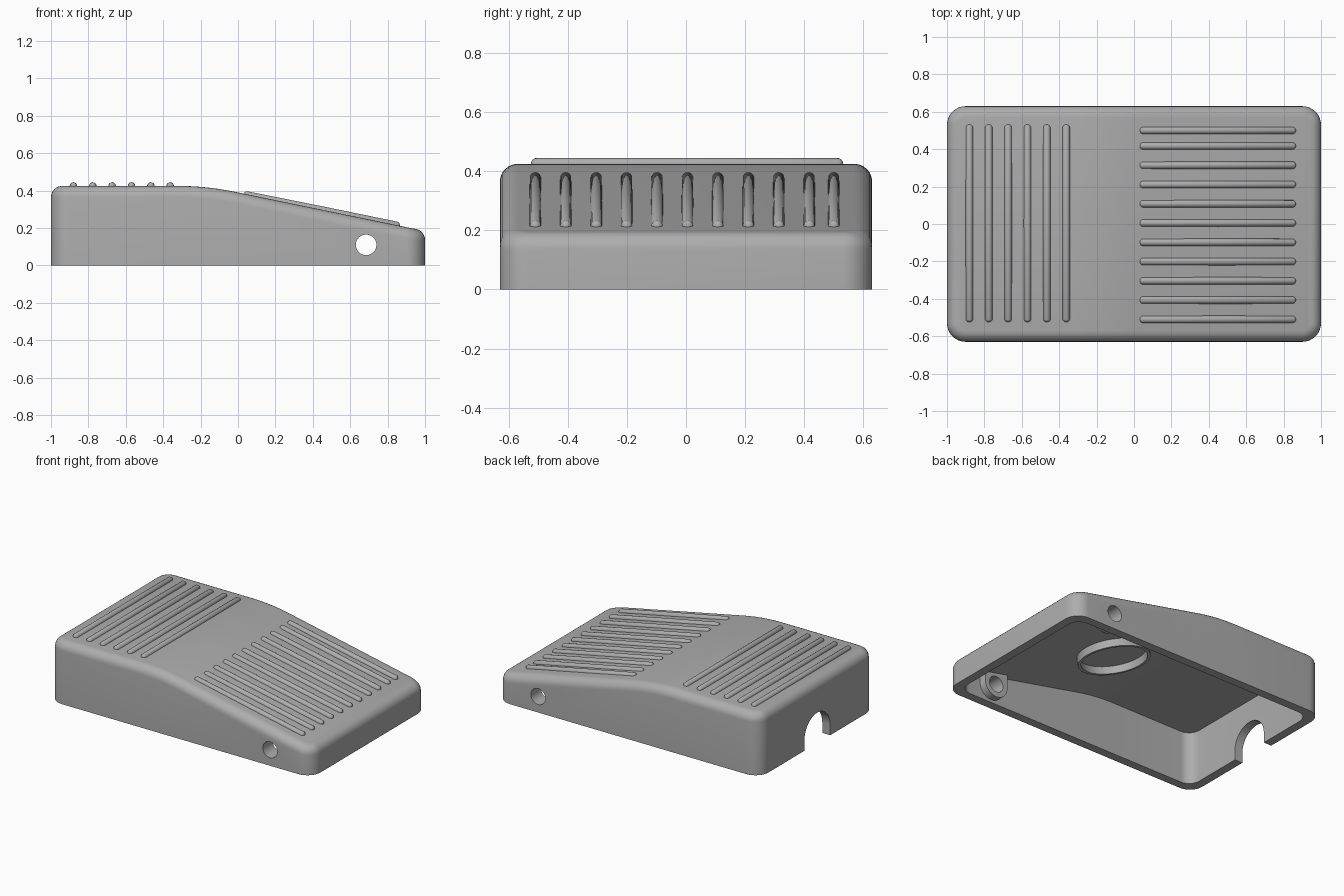
import bpy, bmesh, math
from mathutils import Matrix, Vector

cube = bpy.data.objects.get("Cube")
if cube:
    bpy.data.objects.remove(cube)

LENGTH, WIDTH, WALL, ROUND = 1.0, 0.63, 0.06, 0.06   # half length, half width
BEND, SLOPE, HIGH = -0.17, 0.206, 0.425
BLEND = 0.15

grey = bpy.data.materials.new("plastic_grey")
grey.use_nodes = True
grey.diffuse_color = (0.42, 0.42, 0.42, 1)
grey.node_tree.nodes["Principled BSDF"].inputs["Base Color"].default_value = grey.diffuse_color


def finish(name, bm):
    bmesh.ops.recalc_face_normals(bm, faces=bm.faces)
    mesh = bpy.data.meshes.new(name)
    bm.to_mesh(mesh)
    bm.free()
    mesh.materials.append(grey)
    ob = bpy.data.objects.new(name, mesh)
    bpy.context.collection.objects.link(ob)
    return ob


def smooth(ob):
    bpy.ops.object.select_all(action='DESELECT')
    bpy.context.view_layer.objects.active = ob
    ob.select_set(True)
    bpy.ops.object.shade_smooth_by_angle(angle=math.radians(32))


def top(x):
    """Height of the upper surface: flat, a soft bend, then a ramp."""
    x = min(x, LENGTH - ROUND)
    t = min(max(x - BEND + BLEND, 0), 2 * BLEND)
    return HIGH - SLOPE * (t * t / (4 * BLEND) + max(x - BEND - BLEND, 0))


def outline(inset, radius, steps=8):
    """Half of a rounded rectangle, from the tall end to the low end."""
    cx, cy = LENGTH - inset - radius, WIDTH - inset - radius
    arc = [(radius * math.cos(a), radius * math.sin(a))
           for a in (math.pi / 2 * i / steps for i in range(steps + 1))]
    bend = [(BEND + BLEND * (i / 5 - 1), cy + radius) for i in range(11)]
    return ([(-cx - x, cy + y) for x, y in arc] + bend
            + [(cx + x, cy + y) for x, y in reversed(arc)])


def add_ring(bm, half, height):
    loop = half + [(x, -y) for x, y in reversed(half)]
    return [bm.verts.new((x, y, height(x))) for x, y in loop]


def bridge(bm, a, b):
    for i in range(len(a)):
        j = (i + 1) % len(a)
        bm.faces.new((a[i], a[j], b[j], b[i]))


def cap(bm, ring):
    n = len(ring)
    for i in range(n // 2 - 1):
        bm.faces.new((ring[i], ring[i + 1], ring[n - 2 - i], ring[n - 1 - i]))


# Hollow housing: inner ceiling, inner wall, rim, outer wall, rounded top
bm = bmesh.new()
inner = outline(WALL, 0.08)
rings = [add_ring(bm, inner, lambda x: top(x) - WALL),
         add_ring(bm, inner, lambda x: 0),
         add_ring(bm, outline(0, 0.1), lambda x: 0)]
for i in range(7):
    a = math.pi / 2 * i / 6
    d = ROUND * (1 - math.cos(a))
    rings.append(add_ring(bm, outline(d, 0.1 - d),
                          lambda x: top(x) - ROUND + ROUND * math.sin(a)))
for a, b in zip(rings, rings[1:]):
    bridge(bm, a, b)
cap(bm, rings[0])
cap(bm, rings[-1])
housing = finish("housing", bm)


def arch(name, radius, straight, depth, matrix):
    """Half-round prism with straight legs, extruded along y."""
    pts = [(radius * math.cos(a), radius * math.sin(a))
           for a in (math.pi * i / 24 for i in range(25))]
    pts += [(-radius, -straight), (radius, -straight)]
    bm = bmesh.new()
    face = bm.faces.new([bm.verts.new((x, -depth / 2, z)) for x, z in pts])
    new = bmesh.ops.extrude_face_region(bm, geom=[face])["geom"]
    bmesh.ops.translate(bm, vec=(0, depth, 0),
                        verts=[v for v in new if isinstance(v, bmesh.types.BMVert)])
    bm.transform(matrix)
    return finish(name, bm)


def cut(ob, cutter):
    mod = ob.modifiers.new("cut", 'BOOLEAN')
    mod.operation, mod.object, mod.solver = 'DIFFERENCE', cutter, 'EXACT'
    bpy.context.view_layer.objects.active = ob
    bpy.ops.object.modifier_apply(modifier=mod.name)


# Pivot bosses inside the side walls, hanging from the ceiling
PIVOT = Vector((0.685, 0, 0.11))
bosses = []
for name, side in (("right_pivot_boss", -1), ("left_pivot_boss", 1)):
    place = Matrix.Translation(PIVOT + Vector((0, side * (WIDTH - WALL - 0.015), 0)))
    bosses.append(arch(name, 0.09, 0.1, 0.07, place @ Matrix.Rotation(math.pi, 4, 'Y')))

# Pivot holes through both sides, and the cable notch in the tall end
bm = bmesh.new()
bmesh.ops.create_cone(bm, cap_ends=True, segments=40, radius1=0.055, radius2=0.055, depth=2,
                      matrix=Matrix.Translation(PIVOT) @ Matrix.Rotation(math.pi / 2, 4, 'X'))
hole_cutter = finish("hole_cutter", bm)
notch_cutter = arch("notch_cutter", 0.14, 0.2, 0.3,
                    Matrix.Translation((-LENGTH, 0, 0.07)) @ Matrix.Rotation(math.pi / 2, 4, 'Z'))
for ob in [housing] + bosses:
    cut(ob, hole_cutter)
cut(housing, notch_cutter)
for ob in (hole_cutter, notch_cutter):
    bpy.data.objects.remove(ob)
for ob in [housing] + bosses:
    smooth(ob)

# Spring seat ring under the ramp
bm = bmesh.new()
tilt = Matrix.Rotation(math.atan(SLOPE), 4, 'Y')
place = Matrix.Translation((0.17, 0, top(0.17) - WALL)) @ tilt
loops = []
for r, z in ((0.23, 0.01), (0.23, -0.05), (0.21, -0.05), (0.21, 0.01)):
    loops.append([bm.verts.new(place @ Vector((r * math.cos(a), r * math.sin(a), z)))
                  for a in (math.tau * i / 48 for i in range(48))])
for a, b in zip(loops, loops[1:] + loops[:1]):
    bridge(bm, a, b)
smooth(finish("spring_seat_ring", bm))


def rib(name, start, end, radius=0.02):
    """Round-ended grip bar between two points."""
    start, end = Vector(start), Vector(end)
    axis = end - start
    half = axis.length / 2 - radius
    bm = bmesh.new()
    bmesh.ops.create_uvsphere(bm, u_segments=16, v_segments=10, radius=radius)
    for v in bm.verts:
        if abs(v.co.z) > 0.001:
            v.co.z += math.copysign(half, v.co.z)
    bm.transform(Matrix.Translation((start + end) / 2)
                 @ axis.to_track_quat('Z', 'Y').to_matrix().to_4x4())
    smooth(finish(name, bm))


# Grip ribs: crosswise on the flat, lengthwise on the ramp
for i in range(6):
    x = -0.88 + 0.1035 * i
    rib(f"heel_rib_{i + 1}", (x, -0.525, HIGH), (x, 0.532, HIGH))
rows = [-0.51 + 0.103 * i for i in range(10)] + [0.5]
for i, y in enumerate(rows):
    rib(f"ramp_rib_{i + 1}", (0.03, y, top(0.03) - 0.003), (0.865, y, top(0.865)))
